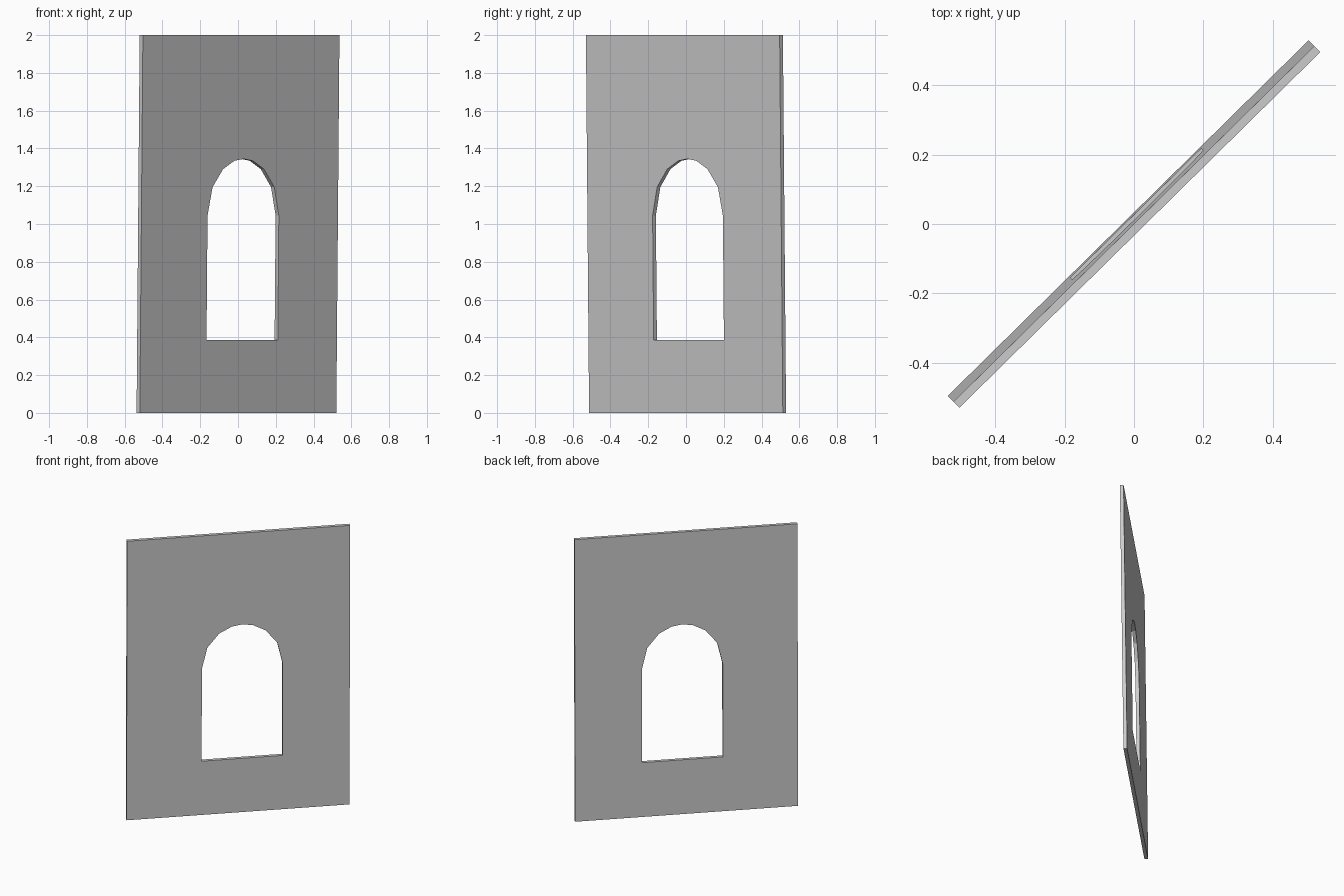
import bpy, bmesh
from math import sin, cos, atan2, radians

if "Cube" in bpy.data.objects:
    bpy.data.objects.remove(bpy.data.objects["Cube"])

LENGTH, HEIGHT, THICK = 1.461, 2.0, 0.0243
SILL, SPRING, RISE = 0.385, 1.045, 0.30      # window heights
HOLE_X, HALF = 0.026, 0.265                  # window centre and half width
LEAN = 0.0235                                # forward shift of the top edge

# Profiles in the wall plane (along the wall, height)
outer = [(-LENGTH / 2, 0), (LENGTH / 2, 0), (LENGTH / 2, HEIGHT), (-LENGTH / 2, HEIGHT)]
angles = [0, 30, 55, 75, 90, 105, 125, 150, 180]
arch = [(HOLE_X + HALF * cos(radians(a)), SPRING + RISE * sin(radians(a))) for a in angles]
window = [(HOLE_X - HALF, SILL), (HOLE_X + HALF, SILL)] + arch

bm = bmesh.new()


def add_loop(points):
    vs = [bm.verts.new((x, -THICK / 2, z - HEIGHT / 2)) for x, z in points]
    return [bm.edges.new((vs[i - 1], vs[i])) for i in range(len(vs))]


# Fill the panel around the arched window and give it thickness
edges = add_loop(outer) + add_loop(window)
bmesh.ops.triangle_fill(bm, edges=edges, use_beauty=True, use_dissolve=False)
ext = bmesh.ops.extrude_face_region(bm, geom=bm.faces[:], use_keep_orig=True)
verts = [g for g in ext["geom"] if isinstance(g, bmesh.types.BMVert)]
bmesh.ops.translate(bm, verts=verts, vec=(0, THICK, 0))
bmesh.ops.recalc_face_normals(bm, faces=bm.faces[:])

mesh = bpy.data.meshes.new("wall_panel")
bm.to_mesh(mesh)
bm.free()

# Wall set on the diagonal with a slight forward lean
wall = bpy.data.objects.new("wall_panel", mesh)
bpy.context.collection.objects.link(wall)
wall.rotation_euler = (atan2(LEAN, HEIGHT), 0, atan2(1.026, 1.041))
wall.location = (0, 0, HEIGHT / 2)
